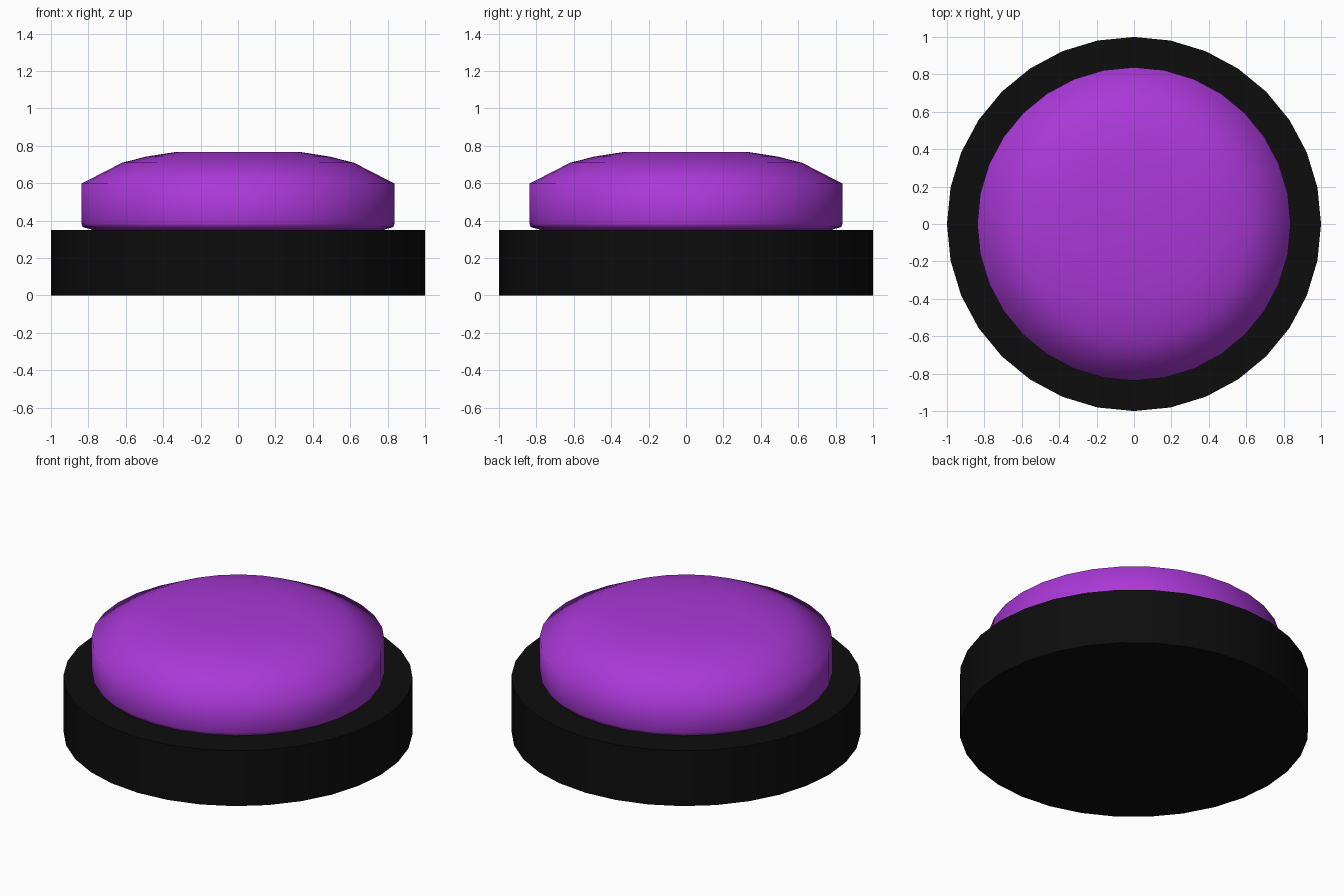
import bpy, bmesh
from math import sin, cos, tau, radians

if "Cube" in bpy.data.objects:
    bpy.data.objects.remove(bpy.data.objects["Cube"])

SIDES = 32


def lathe(name, profile, color, angle):
    """Revolve (radius, z) rings around z and cap both ends."""
    bm = bmesh.new()
    rings = [[bm.verts.new((r * cos(tau * i / SIDES), r * sin(tau * i / SIDES), z))
              for i in range(SIDES)] for r, z in profile]
    for low, high in zip(rings, rings[1:]):
        for i in range(SIDES):
            j = (i + 1) % SIDES
            bm.faces.new((low[i], low[j], high[j], high[i]))
    bm.faces.new(rings[0][::-1])
    bm.faces.new(rings[-1])
    mesh = bpy.data.meshes.new(name)
    bm.to_mesh(mesh)
    bm.free()
    obj = bpy.data.objects.new(name, mesh)
    bpy.context.collection.objects.link(obj)
    mat = bpy.data.materials.new(name + "_color")
    mat.diffuse_color = color
    mat.use_nodes = True
    mat.node_tree.nodes["Principled BSDF"].inputs["Base Color"].default_value = mat.diffuse_color
    mesh.materials.append(mat)
    bpy.ops.object.select_all(action='DESELECT')
    obj.select_set(True)
    bpy.context.view_layer.objects.active = obj
    bpy.ops.object.shade_smooth_by_angle(angle=radians(angle))
    return obj


# Black round housing
lathe("base", [(1, 0), (1, 0.35)], (0.004, 0.004, 0.004, 1), 30)

# Purple push cap: rounded lower edge, straight wall, shallow dome with flat top
lathe("push_button",
      [(0.78, 0.35), (0.80, 0.357), (0.83, 0.365), (0.838, 0.385), (0.838, 0.597),
       (0.62, 0.709), (0.49, 0.742), (0.33, 0.767)],
      (0.40, 0.04, 0.68, 1), 70)
